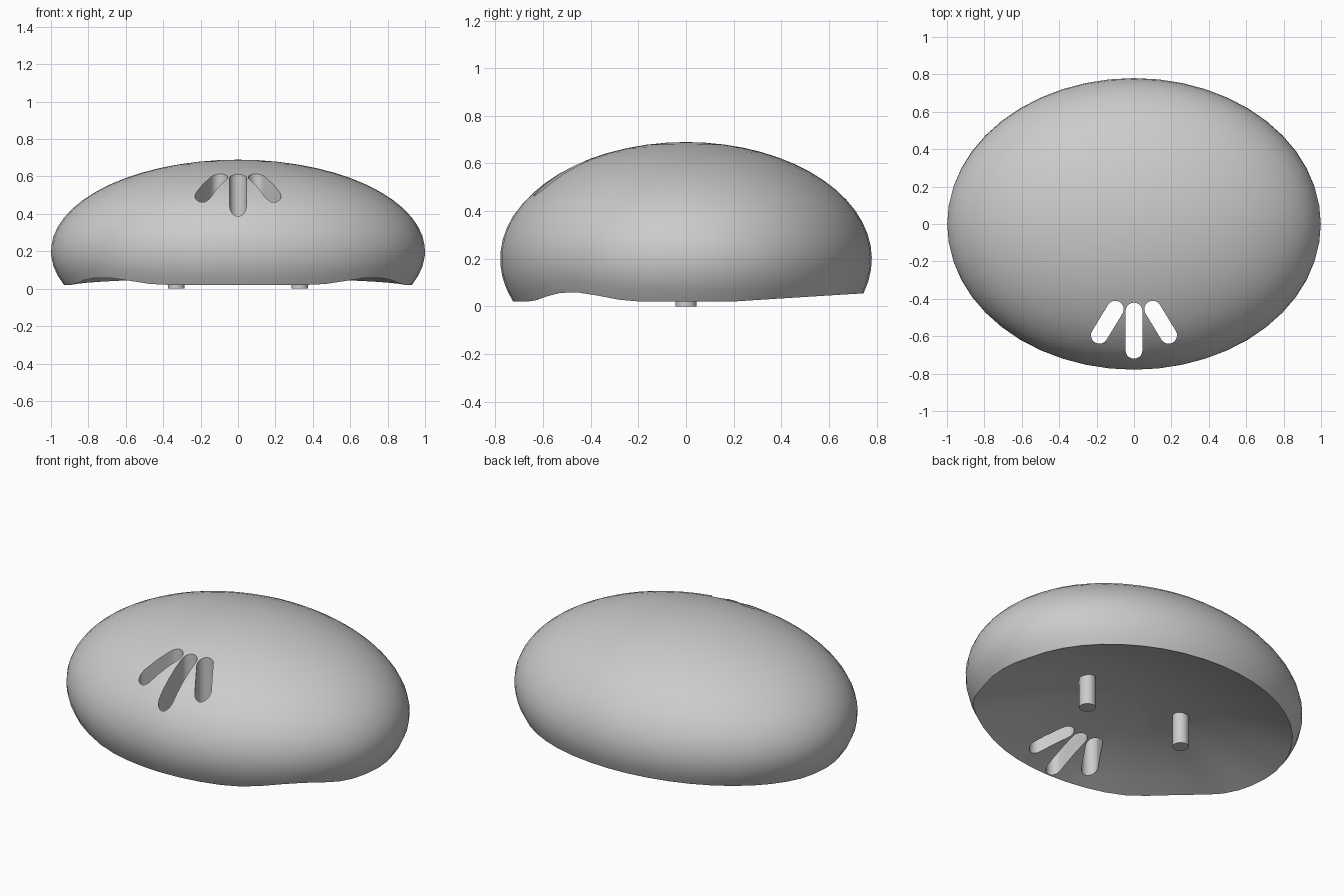
import bpy, bmesh, math
from mathutils import Vector

if "Cube" in bpy.data.objects:
    bpy.data.objects.remove(bpy.data.objects["Cube"], do_unlink=True)

RX, RY, RZ, MID = 1.0, 0.78, 0.49, 0.2    # ellipsoid radii and height of its widest ring
SEGMENTS, OUTER_ROWS, INNER_ROWS = 48, 18, 8

grey = bpy.data.materials.new("plain grey")
grey.use_nodes = True
grey.diffuse_color = (0.6, 0.6, 0.6, 1)
grey.node_tree.nodes["Principled BSDF"].inputs["Base Color"].default_value = (0.6, 0.6, 0.6, 1)


def make_object(name, bm):
    bmesh.ops.recalc_face_normals(bm, faces=bm.faces)
    mesh = bpy.data.meshes.new(name)
    bm.to_mesh(mesh)
    bm.free()
    mesh.materials.append(grey)
    obj = bpy.data.objects.new(name, mesh)
    bpy.context.collection.objects.link(obj)
    return obj


def activate(obj):
    bpy.ops.object.select_all(action='DESELECT')
    obj.select_set(True)
    bpy.context.view_layer.objects.active = obj


def rim_height(angle):
    """Wavy lower rim: low at the front and sides, arched at the front corners and back."""
    s = math.sin(angle)
    below = math.degrees(math.asin(-s))
    if s > 0.26:
        return 0.02 + 0.035 * (s - 0.26) / 0.74
    if 15 < below < 66:
        return 0.02 + 0.04 * math.sin(math.pi * (below - 15) / 51) ** 2
    return 0.02


def dome_column(angle):
    """Points from just below the top, over the rim, to just short of the underside centre."""
    z_rim = rim_height(angle)
    low = math.asin((z_rim - MID) / RZ)
    points = []
    for i in range(1, OUTER_ROWS + 1):
        phi = math.pi / 2 + (low - math.pi / 2) * i / OUTER_ROWS
        r = math.cos(phi)
        points.append(Vector((RX * r * math.cos(angle), RY * r * math.sin(angle),
                              MID + RZ * math.sin(phi))))
    rim = points[-1]
    for i in range(1, INNER_ROWS):
        t = 1 - i / INNER_ROWS
        points.append(Vector((rim.x * t, rim.y * t, 0.21 + (z_rim - 0.21) * t * t)))
    return points


def make_dome():
    bm = bmesh.new()
    top = bm.verts.new((0, 0, MID + RZ))
    bottom = bm.verts.new((0, 0, 0.21))
    columns = [[bm.verts.new(p) for p in dome_column(2 * math.pi * i / SEGMENTS)]
               for i in range(SEGMENTS)]
    for i, a in enumerate(columns):
        b = columns[(i + 1) % SEGMENTS]
        bm.faces.new((top, a[0], b[0]))
        bm.faces.new((bottom, b[-1], a[-1]))
        for j in range(len(a) - 1):
            bm.faces.new((a[j], a[j + 1], b[j + 1], b[j]))
    return make_object("dome_body", bm)


def slot_cutter(name, start, end, radius=0.045, steps=10):
    """Upright prism with a round-ended outline."""
    start, end = Vector(start), Vector(end)
    heading = math.atan2(end.y - start.y, end.x - start.x)
    bm = bmesh.new()
    outline = []
    for centre, turn in ((end, -math.pi / 2), (start, math.pi / 2)):
        for k in range(steps + 1):
            a = heading + turn + math.pi * k / steps
            outline.append(bm.verts.new((centre.x + radius * math.cos(a),
                                         centre.y + radius * math.sin(a), -0.2)))
    face = bm.faces.new(outline)
    raised = bmesh.ops.extrude_face_region(bm, geom=[face])
    bmesh.ops.translate(bm, vec=(0, 0, 1.2),
                        verts=[g for g in raised["geom"] if isinstance(g, bmesh.types.BMVert)])
    return make_object(name, bm)


# Domed body with three fanned slots cut straight through
dome = make_dome()
cutters = [slot_cutter("centre_slot_cutter", (0, -0.465), (0, -0.675))]
for side, label in ((1, "left"), (-1, "right")):
    cutters.append(slot_cutter(label + "_slot_cutter", (side * 0.1, -0.455), (side * 0.185, -0.595)))
activate(dome)
for cutter in cutters:
    cut = dome.modifiers.new("slot", 'BOOLEAN')
    cut.operation = 'DIFFERENCE'
    cut.solver = 'EXACT'
    cut.object = cutter
    bpy.ops.object.modifier_apply(modifier=cut.name)
for cutter in cutters:
    bpy.data.objects.remove(cutter, do_unlink=True)
bpy.ops.object.shade_smooth_by_angle(angle=math.radians(35))

# Two pegs under the body
for side, label in ((1, "left"), (-1, "right")):
    bpy.ops.mesh.primitive_cylinder_add(vertices=24, radius=0.045, depth=0.24,
                                        location=(side * 0.33, 0, 0.12))
    peg = bpy.context.object
    peg.name = label + "_peg"
    peg.data.materials.append(grey)
    bpy.ops.object.shade_smooth_by_angle(angle=math.radians(35))
